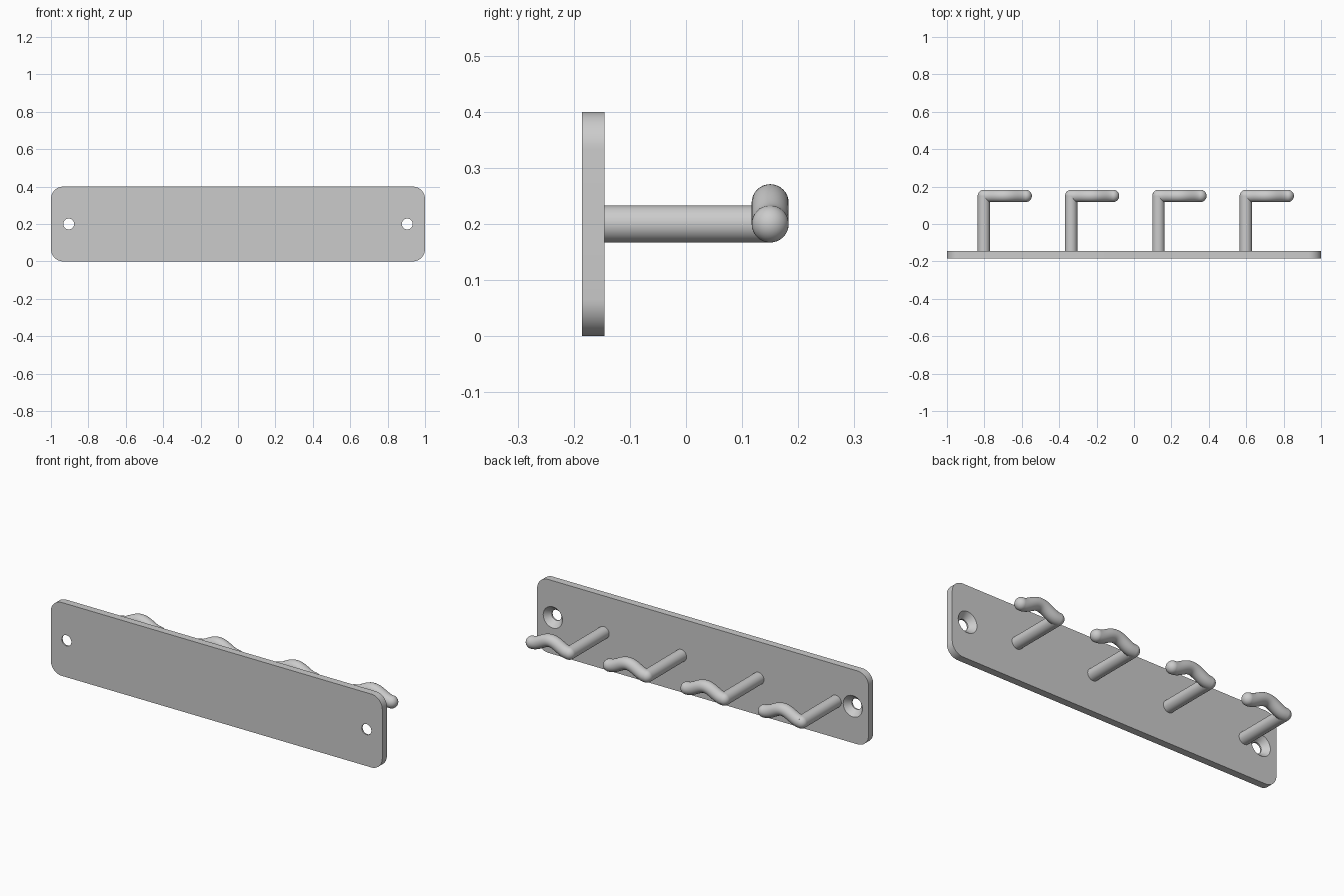
import bpy, bmesh, math
from mathutils import Matrix, Vector

cube = bpy.data.objects.get("Cube")
if cube:
    bpy.data.objects.remove(cube, do_unlink=True)

FRONT, BACK = -0.185, -0.145      # plate faces
HEIGHT, CORNER = 0.4, 0.066
ROD = 0.033                       # hook rod radius
ROD_Y, ROD_Z = 0.15, 0.2
ARM, BUMP = 0.224, 0.038          # arm length and rise of its wave

steel = bpy.data.materials.new("grey_steel")
steel.use_nodes = True
grey = (0.6, 0.6, 0.6, 1)
steel.diffuse_color = grey
steel.node_tree.nodes["Principled BSDF"].inputs["Base Color"].default_value = grey


def add_mesh(name, bm):
    bmesh.ops.recalc_face_normals(bm, faces=bm.faces[:])
    mesh = bpy.data.meshes.new(name)
    bm.to_mesh(mesh)
    bm.free()
    mesh.materials.append(steel)
    obj = bpy.data.objects.new(name, mesh)
    bpy.context.collection.objects.link(obj)
    return obj


def activate(obj):
    bpy.ops.object.select_all(action='DESELECT')
    obj.select_set(True)
    bpy.context.view_layer.objects.active = obj


def smooth(obj):
    activate(obj)
    bpy.ops.object.shade_smooth_by_angle(angle=math.radians(35))


def add_tube(bm, path, side, segments=32):
    """Sweep a round rod along a path lying in a plane whose normal is side."""
    rings = []
    for i, p in enumerate(path):
        along = (path[min(i + 1, len(path) - 1)] - path[max(i - 1, 0)]).normalized()
        up = side.cross(along)
        angles = [math.tau * k / segments for k in range(segments)]
        rings.append([bm.verts.new(p + ROD * (math.cos(a) * side + math.sin(a) * up))
                      for a in angles])
    for a, b in zip(rings, rings[1:]):
        for k in range(segments):
            n = (k + 1) % segments
            bm.faces.new((a[k], a[n], b[n], b[k]))
    bm.faces.new(rings[0])
    bm.faces.new(rings[-1])


# Back plate with rounded corners
bm = bmesh.new()
outline = []
for corner, (sx, sz) in enumerate([(1, 1), (-1, 1), (-1, -1), (1, -1)]):
    cx = sx * (1 - CORNER)
    cz = HEIGHT / 2 + sz * (HEIGHT / 2 - CORNER)
    for k in range(13):
        a = math.pi / 2 * (corner + k / 12)
        outline.append(bm.verts.new((cx + CORNER * math.cos(a), FRONT, cz + CORNER * math.sin(a))))
face = bm.faces.new(outline)
extruded = bmesh.ops.extrude_face_region(bm, geom=[face], use_keep_orig=True)
bmesh.ops.translate(bm, vec=(0, BACK - FRONT, 0),
                    verts=[v for v in extruded["geom"] if isinstance(v, bmesh.types.BMVert)])
plate = add_mesh("mounting_plate", bm)

# Countersunk screw holes
for x in (-0.905, 0.905):
    bm = bmesh.new()
    rings = []
    for y, r in [(FRONT - 0.02, 0.029), (FRONT + 0.008, 0.029), (BACK, 0.058), (BACK + 0.01, 0.067)]:
        ring = bmesh.ops.create_circle(
            bm, segments=40, radius=r,
            matrix=Matrix.Translation((x, y, HEIGHT / 2)) @ Matrix.Rotation(math.pi / 2, 4, 'X'))["verts"]
        rings.append(ring)
    for a, b in zip(rings, rings[1:]):
        for k in range(len(a)):
            n = (k + 1) % len(a)
            bm.faces.new((a[k], a[n], b[n], b[k]))
    bm.faces.new(rings[0])
    bm.faces.new(rings[-1])
    cutter = add_mesh("screw_hole_cutter", bm)
    cutter.hide_render = True
    cut = plate.modifiers.new("screw_hole", 'BOOLEAN')
    cut.operation, cut.solver, cut.object = 'DIFFERENCE', 'EXACT', cutter
    activate(plate)
    bpy.ops.object.modifier_apply(modifier=cut.name)
    bpy.data.objects.remove(cutter, do_unlink=True)
smooth(plate)

# Four hooks: straight stem, round elbow, wavy arm, round tip
for i in range(4):
    x = -0.803 + i * 0.467
    elbow = Vector((x, ROD_Y, ROD_Z))
    bm = bmesh.new()
    add_tube(bm, [Vector((x, BACK - 0.005, ROD_Z)), elbow], Vector((1, 0, 0)))
    smooth(add_mesh(f"hook_stem_{i + 1}", bm))

    bm = bmesh.new()
    steps = [k / 28 for k in range(29)]
    wave = [elbow + Vector((ARM * t, 0, BUMP * math.sin(math.pi * t) ** 2)) for t in steps]
    add_tube(bm, wave, Vector((0, 1, 0)))
    smooth(add_mesh(f"hook_arm_{i + 1}", bm))

    for name, centre in (("elbow", wave[0]), ("tip", wave[-1])):
        bm = bmesh.new()
        bmesh.ops.create_uvsphere(bm, u_segments=32, v_segments=16, radius=ROD,
                                  matrix=Matrix.Translation(centre))
        smooth(add_mesh(f"hook_{name}_{i + 1}", bm))
